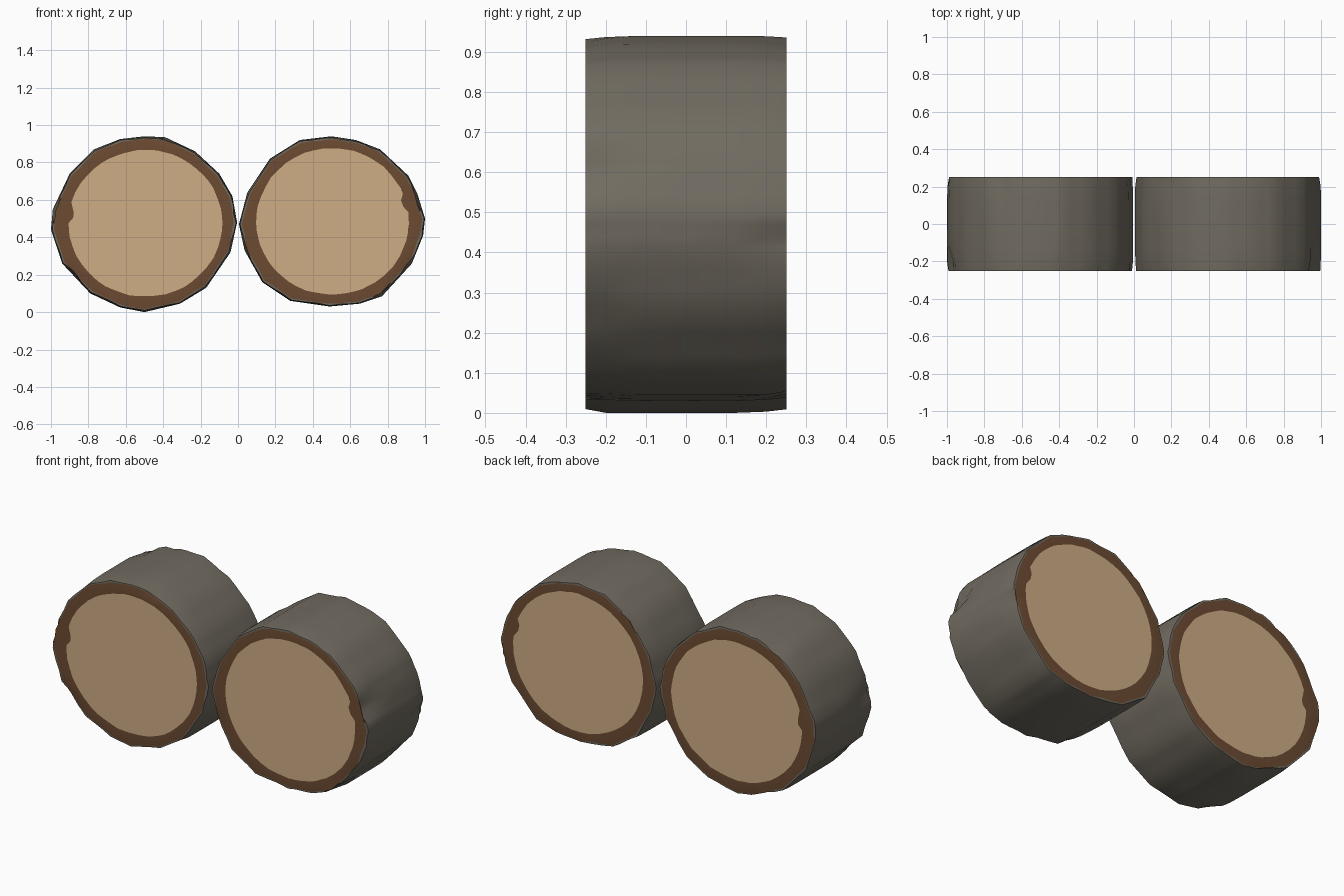
import bpy, bmesh, math, random

if "Cube" in bpy.data.objects:
    bpy.data.objects.remove(bpy.data.objects["Cube"])
random.seed(4)

def material(name, rgb):
    m = bpy.data.materials.new(name)
    m.diffuse_color = (*rgb, 1)
    m.use_nodes = True
    m.node_tree.nodes["Principled BSDF"].inputs["Base Color"].default_value = m.diffuse_color
    return m

MATS = [material("bark grey", (0.165, 0.148, 0.118)),
        material("inner bark brown", (0.15, 0.07, 0.032)),
        material("cut wood tan", (0.62, 0.42, 0.235))]
ROWS = [-0.25, -0.2, -0.12, 0.0, 0.12, 0.2, 0.25]
SUB = 3  # pieces per outline edge

def ang_gap(a, b):
    return abs((a - b + 180) % 360 - 180)

def make_log(name, outline, centre, radii, notches, dents):
    cx, cz = centre
    # split the straight edges of the outline
    pts = []
    for i, (x0, z0) in enumerate(outline):
        x1, z1 = outline[(i + 1) % len(outline)]
        for k in range(SUB):
            t = k / SUB
            pts.append((x0 + (x1 - x0) * t, z0 + (z1 - z0) * t))
    n = len(pts)
    angs = [math.degrees(math.atan2(z - cz, x - cx)) for x, z in pts]
    bm = bmesh.new()

    def ring(y, factor):
        return [bm.verts.new((cx + (x - cx) * factor(i), y, cz + (z - cz) * factor(i)))
                for i, (x, z) in enumerate(pts)]

    def bridge(a, b, mat):
        for i in range(n):
            j = (i + 1) % n
            f = bm.faces.new((a[i], a[j], b[j], b[i]))
            f.material_index = mat
            f.smooth = True

    # bark wall with worn ends and a few dents
    def wall(y):
        def factor(i):
            f = 1.0
            if abs(y) > 0.24:
                f = 0.985 + random.uniform(-0.008, 0.008)
            elif abs(y) > 0.19:
                f = 0.996 + random.uniform(-0.004, 0.004)
            for dy, da, depth in dents:
                if abs(y - dy) < 0.06 and ang_gap(angs[i], da) < 5:
                    f -= depth
            return f
        return factor
    rows = [ring(y, wall(y)) for y in ROWS]
    for a, b in zip(rows, rows[1:]):
        bridge(a, b, 0)

    # sawn ends: bark lip, brown ring, tan disc
    for side, row in ((-1, rows[0]), (1, rows[-1])):
        y = 0.25 * side
        lip = ring(y * 1.004, lambda i: 0.968 + random.uniform(-0.006, 0.006))
        inner = []
        for i, a in enumerate(angs):
            r = 1 + random.uniform(-0.006, 0.006)
            for na in notches:
                if ang_gap(a, na) < 6:
                    r -= 0.055
            t = math.radians(a)
            inner.append(bm.verts.new((cx + radii[0] * r * math.cos(t), y * 1.004,
                                       cz + radii[1] * r * math.sin(t))))
        bridge(row, lip, 0)
        bridge(lip, inner, 1)
        mid = bm.verts.new((cx, y * 1.004, cz))
        for i in range(n):
            f = bm.faces.new((inner[i], inner[(i + 1) % n], mid))
            f.material_index = 2
            f.smooth = True
    bmesh.ops.recalc_face_normals(bm, faces=bm.faces)
    me = bpy.data.meshes.new(name)
    bm.to_mesh(me)
    bm.free()
    for m in MATS:
        me.materials.append(m)
    ob = bpy.data.objects.new(name, me)
    bpy.context.collection.objects.link(ob)
    bpy.ops.object.select_all(action='DESELECT')
    ob.select_set(True)
    bpy.context.view_layer.objects.active = ob
    bpy.ops.object.shade_smooth_by_angle(angle=math.radians(35))

# left log slice
make_log("left_log",
         [(-0.5, 0.94), (-0.63, 0.925), (-0.77, 0.87), (-0.9, 0.74), (-0.99, 0.55),
          (-1.0, 0.44), (-0.94, 0.26), (-0.79, 0.1), (-0.63, 0.025), (-0.5, 0.0),
          (-0.31, 0.045), (-0.17, 0.13), (-0.04, 0.32), (-0.005, 0.48), (-0.03, 0.62),
          (-0.1, 0.74), (-0.23, 0.86), (-0.39, 0.935)],
         (-0.495, 0.475), (0.412, 0.392), [170],
         [(-0.2, 172, 0.04), (0.2, 120, 0.02), (-0.2, 215, 0.03), (-0.2, 75, 0.015),
          (0.2, 250, 0.02)])

# right log slice
make_log("right_log",
         [(0.5, 0.94), (0.33, 0.92), (0.17, 0.82), (0.05, 0.64), (0.005, 0.47),
          (0.035, 0.33), (0.13, 0.16), (0.28, 0.06), (0.49, 0.03), (0.65, 0.045),
          (0.77, 0.085), (0.93, 0.26), (0.99, 0.41), (1.0, 0.5), (0.96, 0.63),
          (0.91, 0.73), (0.76, 0.87), (0.63, 0.92)],
         (0.505, 0.485), (0.408, 0.392), [14],
         [(-0.2, 14, 0.045), (0.2, 352, 0.03), (-0.2, 330, 0.03), (-0.2, 305, 0.03),
          (0.2, 135, 0.025), (-0.2, 200, 0.02)])
